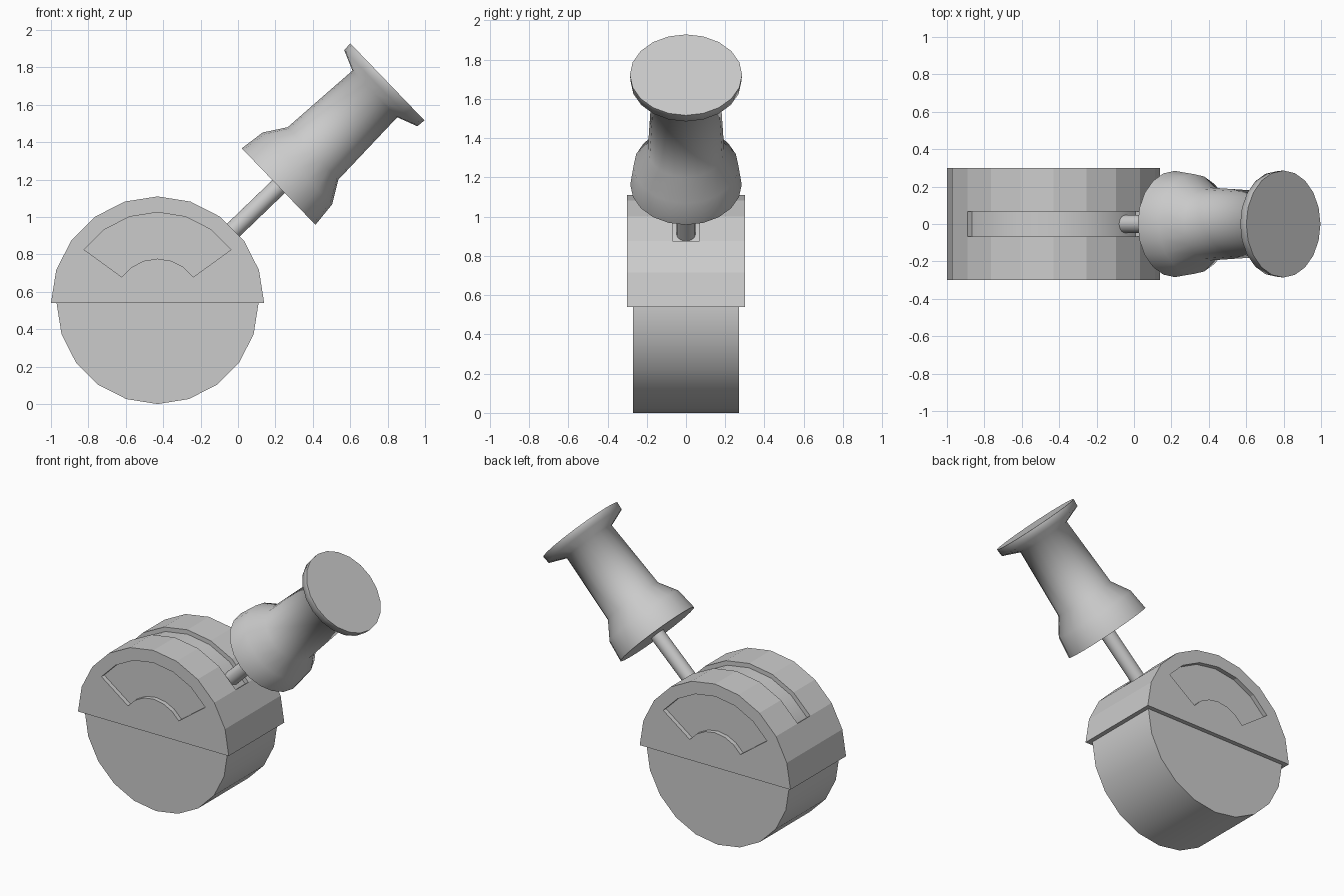
import bpy, bmesh
from math import sin, cos, radians

if "Cube" in bpy.data.objects:
    bpy.data.objects.remove(bpy.data.objects["Cube"])

CX, CZ = -0.43, 0.54          # hub of the round base
SIDES = 20                    # 18 degrees per facet


def arc(r, a0, a1, step=18):
    """Points on an arc around the hub, in the xz plane."""
    n = round(abs(a1 - a0) / step)
    angles = [radians(a0 + (a1 - a0) * i / n) for i in range(n + 1)]
    return [(CX + r * cos(a), CZ + r * sin(a)) for a in angles]


def finish(name, bm):
    bmesh.ops.recalc_face_normals(bm, faces=bm.faces[:])
    mesh = bpy.data.meshes.new(name)
    bm.to_mesh(mesh)
    bm.free()
    ob = bpy.data.objects.new(name, mesh)
    bpy.context.collection.objects.link(ob)
    return ob


def prism(name, pts, half):
    """Extrude an xz outline from y = -half to y = half."""
    bm = bmesh.new()
    face = bm.faces.new([bm.verts.new((x, -half, z)) for x, z in pts])
    ext = bmesh.ops.extrude_face_region(bm, geom=[face])
    verts = [v for v in ext["geom"] if isinstance(v, bmesh.types.BMVert)]
    bmesh.ops.translate(bm, verts=verts, vec=(0, 2 * half, 0))
    return finish(name, bm)


def lathe(name, profile):
    """Turn a (radius, distance) profile about an axis leaning out of the hub."""
    bm = bmesh.new()
    rings = []
    for r, s in profile:
        rings.append([bm.verts.new((r * cos(radians(18 * i)), r * sin(radians(18 * i)), s))
                      for i in range(SIDES)])
    for a, b in zip(rings, rings[1:]):
        for i in range(SIDES):
            j = (i + 1) % SIDES
            bm.faces.new((a[i], a[j], b[j], b[i]))
    bm.faces.new(rings[0])
    bm.faces.new(rings[-1])
    ob = finish(name, bm)
    ob.location = (CX, 0, CZ)
    ob.rotation_euler = (0, radians(46.1), 0)
    return ob


def activate(ob):
    bpy.ops.object.select_all(action='DESELECT')
    ob.select_set(True)
    bpy.context.view_layer.objects.active = ob


def smooth(ob, angle):
    activate(ob)
    bpy.ops.object.shade_smooth_by_angle(angle=radians(angle))


def cut(ob, cutter):
    cutter.hide_render = True
    activate(ob)
    mod = ob.modifiers.new("cut", 'BOOLEAN')
    mod.operation = 'DIFFERENCE'
    mod.solver = 'EXACT'
    mod.object = cutter
    bpy.ops.object.modifier_apply(modifier=mod.name)
    bpy.data.objects.remove(cutter, do_unlink=True)


# inner drum
drum = prism("drum", arc(0.54, 0, 342), 0.27)
smooth(drum, 30)

# faceted half cover, hollowed to sit over the drum
cover = prism("cover", arc(0.57, 0, 180), 0.30)
cut(cover, prism("cavity_cutter", arc(0.537, 0, 342), 0.268))

# fan-shaped windows on both sides
cut(cover, prism("window_cutter", arc(0.485, 36, 144) + arc(0.237, 144, 36), 0.4))

# slot in the rim for the needle
cut(cover, prism("slot_cutter", arc(0.70, 36, 144) + arc(0.50, 144, 36), 0.068))

# needle and push-pin handle
needle = lathe("needle", [(0.048, 0.48), (0.048, 0.91)])
smooth(needle, 40)
handle = lathe("handle", [(0.284, 0.898), (0.267, 1.038), (0.195, 1.153),
                          (0.173, 1.612), (0.282, 1.656), (0.286, 1.705)])
smooth(handle, 72)
